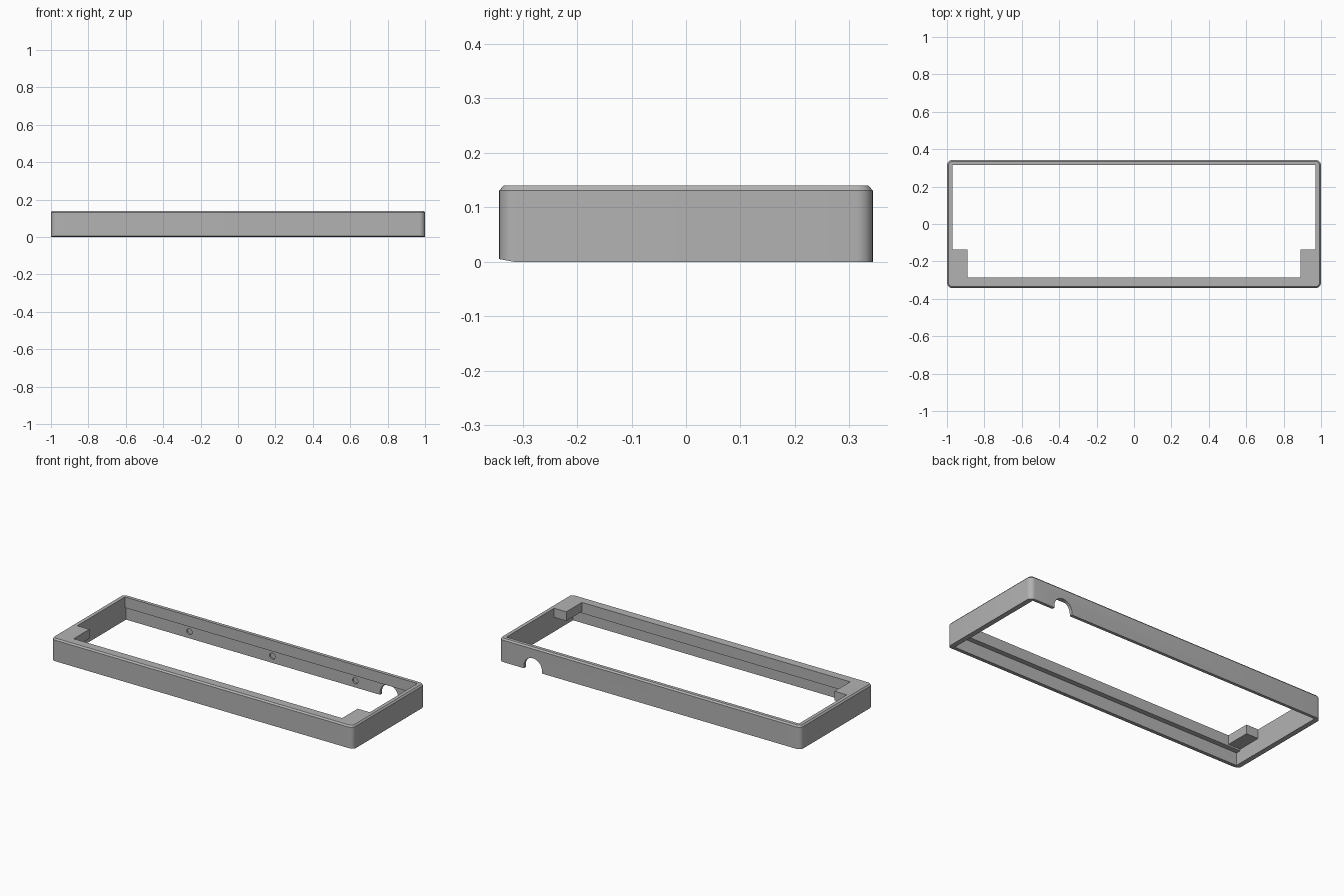
import bpy, bmesh, math

if "Cube" in bpy.data.objects:
    bpy.data.objects.remove(bpy.data.objects["Cube"], do_unlink=True)

W, D, H = 1.0, 0.343, 0.14       # half width, half depth, height
WALL_X, FRONT_Y, BACK_Y = 0.97, -0.315, 0.325
LEDGE_Z, BLOCK_Z = 0.075, 0.085

grey = bpy.data.materials.new("plain grey")
grey.use_nodes = True
colour = (0.45, 0.45, 0.45, 1)
grey.diffuse_color = colour
grey.node_tree.nodes["Principled BSDF"].inputs["Base Color"].default_value = colour


def loft(name, rings):
    """Close a stack of equal point rings into a solid."""
    bm = bmesh.new()
    loops = [[bm.verts.new(p) for p in ring] for ring in rings]
    n = len(loops[0])
    for a, b in zip(loops, loops[1:]):
        for i in range(n):
            j = (i + 1) % n
            bm.faces.new((a[i], a[j], b[j], b[i]))
    bm.faces.new(loops[0][::-1])
    bm.faces.new(loops[-1])
    bmesh.ops.recalc_face_normals(bm, faces=bm.faces)
    mesh = bpy.data.meshes.new(name)
    bm.to_mesh(mesh)
    bm.free()
    mesh.materials.append(grey)
    obj = bpy.data.objects.new(name, mesh)
    bpy.context.collection.objects.link(obj)
    return obj


def rounded_ring(inset, z, radius=0.03, steps=8):
    pts = []
    for k, (sx, sy) in enumerate([(1, 1), (-1, 1), (-1, -1), (1, -1)]):
        for i in range(steps + 1):
            a = math.pi / 2 * (k + i / steps)
            r = radius - inset
            pts.append((sx * (W - radius) + r * math.cos(a),
                        sy * (D - radius) + r * math.sin(a), z))
    return pts


def cut(obj, cutter):
    cutter.hide_render = True
    mod = obj.modifiers.new("cut", "BOOLEAN")
    mod.operation, mod.solver, mod.object = "DIFFERENCE", "EXACT", cutter
    bpy.context.view_layer.objects.active = obj
    bpy.ops.object.modifier_apply(modifier=mod.name)
    bpy.data.objects.remove(cutter, do_unlink=True)


def box(x0, x1, y0, y1, z0, z1):
    base = [(x0, y0), (x1, y0), (x1, y1), (x0, y1)]
    return loft("cutter", [[(x, y, z) for x, y in base] for z in (z0, z1)])


def along_y(points, y0, y1):
    return loft("cutter", [[(x, y, z) for x, z in points] for y in (y0, y1)])


# Outer shell with rounded corners and a chamfered top edge
frame = loft("frame", [rounded_ring(0, 0), rounded_ring(0, H - 0.009),
                       rounded_ring(0.008, H)])

# Through opening, narrower between the two front corner blocks
half = [(0.89, -0.285), (0.89, -0.137), (WALL_X, -0.137), (WALL_X, 0.315)]
outline = half + [(-x, y) for x, y in reversed(half)]
cut(frame, loft("cutter", [[(x, y, z) for x, y in outline] for z in (-0.1, 0.3)]))

# Wider recess under the front ledge and the back lip
cut(frame, box(-WALL_X, WALL_X, FRONT_Y, BACK_Y, -0.1, LEDGE_Z))

# Shallow pocket under each corner block
for s in (-1, 1):
    x0, x1 = sorted((s * 0.88, s * WALL_X))
    cut(frame, box(x0, x1, -0.285, -0.12, -0.05, BLOCK_Z))

# Sloped underside of the front wall
slope = [(-0.4, -0.02), (FRONT_Y, -0.02), (FRONT_Y, 0), (-0.343, 0.005), (-0.4, 0.015)]
cut(frame, loft("cutter", [[(x, y, z) for y, z in slope] for x in (-1.2, 1.2)]))

# Arched cable notch in the back wall
arch = [(0.775 + 0.06 * math.cos(math.pi * i / 16),
         0.015 + 0.06 * math.sin(math.pi * i / 16)) for i in range(17)]
cut(frame, along_y([(0.835, -0.1)] + arch + [(0.715, -0.1)], 0.29, 0.4))

# Shallow round sockets inside the back wall
for cx in (-0.55, 0, 0.55):
    circle = [(cx + 0.018 * math.cos(math.tau * i / 16),
               0.04 + 0.018 * math.sin(math.tau * i / 16)) for i in range(16)]
    cut(frame, along_y(circle, 0.3, BACK_Y + 0.009))

# Smooth corners, sharp edges
bpy.ops.object.select_all(action="DESELECT")
frame.select_set(True)
bpy.context.view_layer.objects.active = frame
bpy.ops.object.shade_smooth_by_angle(angle=math.radians(30))
